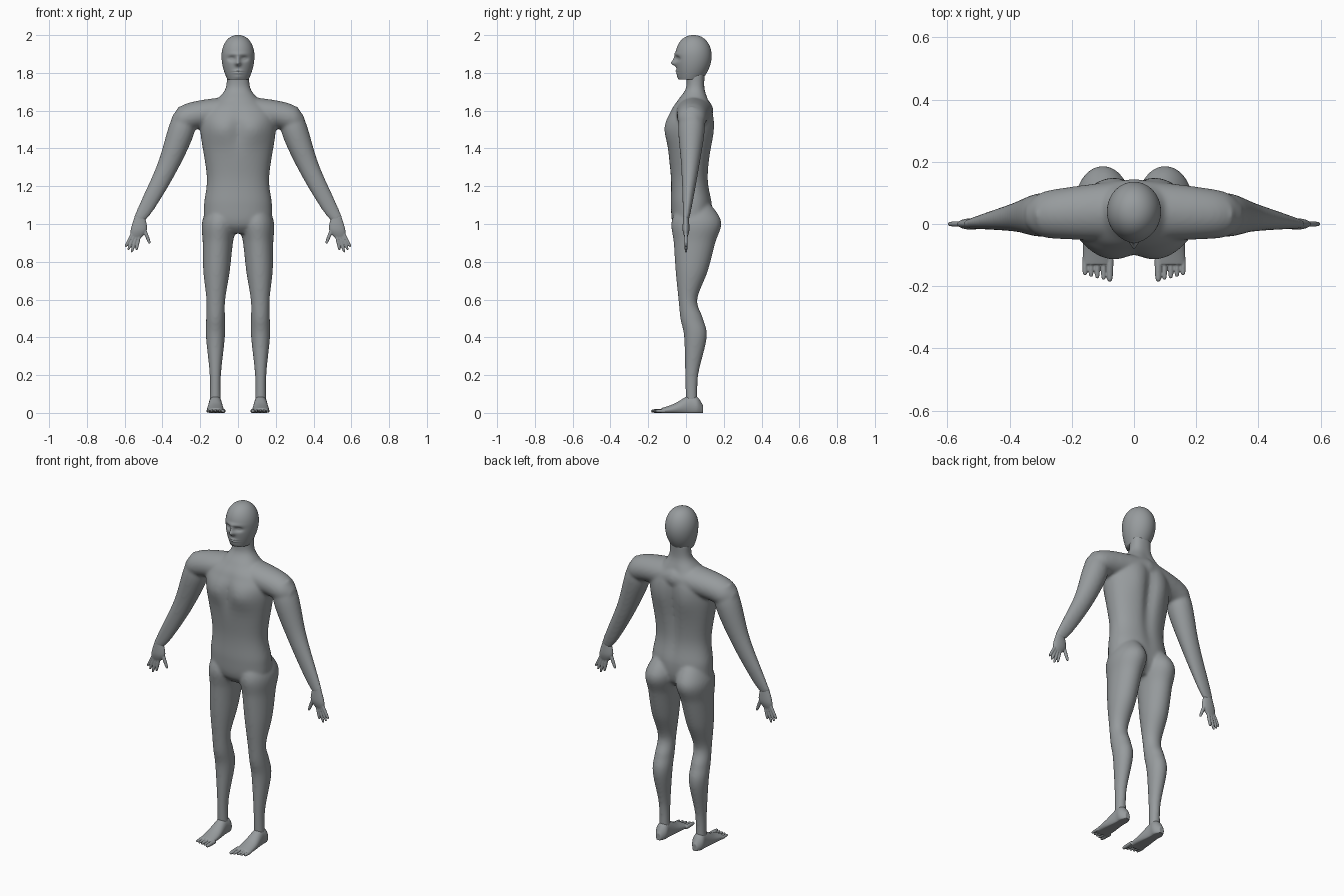
import bpy, bmesh, math
from mathutils import Vector

cube = bpy.data.objects.get("Cube")
if cube:
    bpy.data.objects.remove(cube, do_unlink=True)

X, Y, Z = Vector((1, 0, 0)), Vector((0, 1, 0)), Vector((0, 0, 1))
SIDES = {"left": 1, "right": -1}
FRONT, BACK = -1, 1

skin = bpy.data.materials.new("mid grey")
skin.use_nodes = True
grey = (0.31, 0.33, 0.34, 1)
skin.diffuse_color = grey
skin.node_tree.nodes["Principled BSDF"].inputs["Base Color"].default_value = grey


def smooth_rows(rows, steps):
    """Catmull-Rom interpolation between section rows."""
    padded = [rows[0], *rows, rows[-1]]
    result = []
    for before, start, end, after in zip(padded, padded[1:], padded[2:], padded[3:]):
        for k in range(steps):
            t = k / steps
            row = []
            for a, b, c, d in zip(before, start, end, after):
                slope_in, slope_out = (c - a) / 2, (d - b) / 2
                ease = t * t * (3 - 2 * t)
                row.append(b + (c - b) * ease + slope_in * t * (1 - t) ** 2
                           - slope_out * t * t * (1 - t))
            result.append(row)
    return result + [list(rows[-1])]


def loft(bm, rows, u, v, side=1, steps=8, segments=32, power=1):
    """Skin elliptical sections (x, y, z, radius u, radius v); side -1 mirrors in x."""
    rings = []
    for x, y, z, radius_u, radius_v in smooth_rows(rows, steps):
        ring = []
        for k in range(segments):
            angle = math.tau * k / segments
            c, s = math.cos(angle), math.sin(angle)
            c = math.copysign(abs(c) ** power, c)
            s = math.copysign(abs(s) ** power, s)
            point = Vector((x, y, z)) + u * c * radius_u + v * s * radius_v
            point.x *= side
            ring.append(bm.verts.new(point))
        rings.append(ring)
    for low, high in zip(rings, rings[1:]):
        for k in range(segments):
            n = (k + 1) % segments
            bm.faces.new((low[k], low[n], high[n], high[k]))
    bm.faces.new(rings[0])
    bm.faces.new(rings[-1])


def digit(bm, base, direction, length, radius, side):
    """Tapered finger or toe with a rounded end."""
    direction = direction.normalized()
    v = direction.orthogonal().normalized()
    u = direction.cross(v)
    rows = []
    for k in range(10):
        angle = math.pi / 2 * k / 9.1
        r = radius * math.cos(angle) ** 0.4
        rows.append((*(base + direction * length * math.sin(angle)), r, r))
    loft(bm, rows, u, v, side, steps=2, segments=16)


def sculpt(bm, facing, x, z, wide, tall, push):
    """Raise or sink a soft patch on the front or back, alike on both sides."""
    for vert in bm.verts:
        depth = facing * (vert.co.y - 0.03)
        weight = min(max(depth * 10, 0), 1)
        distance = ((abs(vert.co.x) - x) / wide) ** 2 + ((vert.co.z - z) / tall) ** 2
        vert.co.y += facing * push * weight * math.exp(-distance)


def finish(name, bm, voxel=None, relax=0):
    """Turn the mesh into an object, optionally fusing its pieces into one skin."""
    bmesh.ops.recalc_face_normals(bm, faces=bm.faces[:])
    for face in bm.faces:
        face.smooth = True
    mesh = bpy.data.meshes.new(name)
    bm.to_mesh(mesh)
    bm.free()
    mesh.materials.append(skin)
    obj = bpy.data.objects.new(name, mesh)
    bpy.context.collection.objects.link(obj)
    if voxel:
        blend = obj.modifiers.new("blend", 'REMESH')
        blend.mode = 'VOXEL'
        blend.voxel_size = voxel
        blend.use_smooth_shade = True
        soften = obj.modifiers.new("soften", 'SMOOTH')
        soften.factor = 0.5
        soften.iterations = relax


# Torso and neck: height, depth centre, half width, half depth
body = bmesh.new()
torso = [(.95, .03, .09, .06), (1, .03, .17, .1), (1.1, .03, .18, .11),
         (1.25, .02, .165, .1), (1.5, .02, .2, .125), (1.6, .03, .18, .11),
         (1.66, .04, .11, .08), (1.72, .05, .065, .05), (1.8, .05, .06, .05)]
loft(body, [(0, y, z, w, d) for z, y, w, d in torso], X, Y, segments=64, power=.9)
sculpt(body, BACK, x=0, z=1.4, wide=.035, tall=.25, push=-.02)     # spine
sculpt(body, BACK, x=.09, z=1.5, wide=.06, tall=.1, push=.01)      # shoulder blades
sculpt(body, FRONT, x=.09, z=1.5, wide=.07, tall=.07, push=.016)   # chest
sculpt(body, FRONT, x=0, z=1.5, wide=.03, tall=.1, push=-.01)      # breastbone

# Shoulders: distance out, half depth, half height
shoulder = [(0, .1, .08), (.2, .085, .075), (.3, .07, .07), (.35, .03, .03)]
shoulder = [(x, .045 - x / 20, 1.6 - x * x / 2, d, h) for x, d, h in shoulder]

# Arms: drop below the shoulder, half width, half depth
arm = [(0, .05, .055), (.1, .07, .07), (.3, .055, .047), (.5, .042, .025), (.58, .03, .015)]
arm = [(.27 + t / 4 + t * t / 3, .03 - .09 * t * t, 1.6 - t, w, d) for t, w, d in arm]
across_arm = Vector((.9, 0, .4)).normalized()

# Legs: height, depth centre, half width, half depth
leg = [(1.15, .04, .04, .05), (1.02, .055, .09, .13), (.9, .045, .08, .11),
       (.75, .03, .07, .085), (.6, .01, .05, .05), (.5, .03, .05, .06),
       (.4, .05, .05, .06), (.2, .03, .03, .035), (.05, .03, .03, .03)]
leg = [(.12 - .02 * z ** 4, y, z, w, d) for z, y, w, d in leg]

for side in SIDES.values():
    loft(body, shoulder, Y, Z, side)
    loft(body, arm, across_arm, Y, side)
    loft(body, leg, X, Y, side)
finish("body", body, voxel=.0075, relax=10)

# Head: jaw narrowing downwards, then a domed skull
head = bmesh.new()
brow_height, half_width, stretch = 1.89, .087, 1.1
skull = []
for k in range(40):
    drop = .125 * (1 - k / 40)
    w = half_width - 2 * drop ** 2
    skull.append((0, .04 - drop ** 2, brow_height - drop, w, w * stretch))
for k in range(40):
    angle = math.pi / 2 * k / 39.1
    w = half_width * math.cos(angle) ** .9
    skull.append((0, .04, brow_height + .11 * math.sin(angle), w, w * stretch))
loft(head, skull, X, Y, steps=1, segments=96)
sculpt(head, FRONT, x=0, z=1.9, wide=.05, tall=.01, push=.006)         # brow
sculpt(head, FRONT, x=.035, z=1.875, wide=.02, tall=.013, push=-.018)  # eye sockets
sculpt(head, FRONT, x=.035, z=1.875, wide=.01, tall=.006, push=.007)   # eyes
sculpt(head, FRONT, x=0, z=1.87, wide=.01, tall=.02, push=.014)        # nose bridge
sculpt(head, FRONT, x=0, z=1.85, wide=.015, tall=.013, push=.024)      # nose tip
sculpt(head, FRONT, x=0, z=1.805, wide=.025, tall=.01, push=.013)      # lips
sculpt(head, FRONT, x=0, z=1.805, wide=.025, tall=.003, push=-.01)     # mouth line
sculpt(head, FRONT, x=0, z=1.78, wide=.025, tall=.015, push=.008)      # chin
finish("head", head)

# Hands and feet; foot sections are depth, half width, height
palm = [(.52, 0, 1.04, .027, .014), (.525, 0, .97, .043, .018), (.54, 0, .925, .025, .007)]
finger_lengths = (.075, .09, .1, .085)
foot = [(.09, .015, .04), (.06, .035, .085), (.02, .035, .095),
        (-.06, .044, .05), (-.13, .045, .025)]
foot = [(.12, y, .4 * h, w, .6 * h) for y, w, h in foot]

for label, side in SIDES.items():
    hand = bmesh.new()
    loft(hand, palm, X, Y, side)
    for i, length in enumerate(finger_lengths):
        spread = .5 - i / 10
        pointing = Vector((math.sin(spread), 0, -math.cos(spread)))
        digit(hand, Vector((.56 - .013 * i, 0, .945)), pointing, length, .009, side)
    digit(hand, Vector((.5, 0, .98)), Vector((-.4, 0, -1)), .09, .01, side)
    finish(label + "_hand", hand, voxel=.003, relax=3)

    sole = bmesh.new()
    loft(sole, foot, X, Z, side)
    for i in range(5):
        thick = .009 if i else .012
        digit(sole, Vector((.078 + .02 * i, -.11, .01)), -Y, .075 - i / 200, thick, side)
    for vert in sole.verts:
        vert.co.z = max(vert.co.z, 0)
    finish(label + "_foot", sole, voxel=.003, relax=3)
